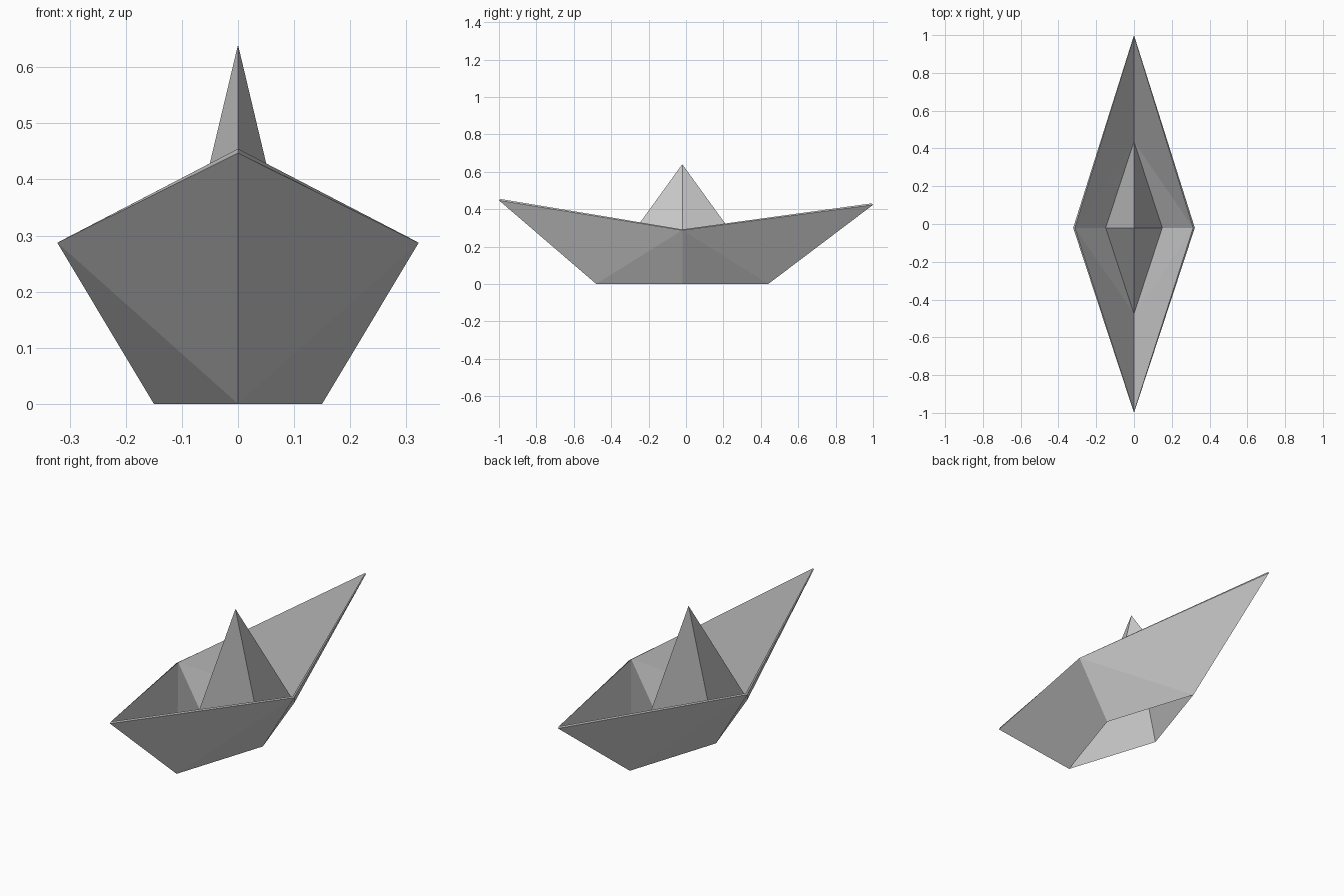
import bpy
import bmesh

cube = bpy.data.objects.get("Cube")
if cube:
    bpy.data.objects.remove(cube, do_unlink=True)

# Paper colour
paper = bpy.data.materials.new("grey_paper")
colour = (0.6, 0.6, 0.6, 1.0)
paper.use_nodes = True
paper.diffuse_color = colour
paper.node_tree.nodes["Principled BSDF"].inputs["Base Color"].default_value = colour

MID = -0.02      # lengthwise position of the widest section
KEEL = 0.46      # half length of the folded base
bm = bmesh.new()
peak = bm.verts.new((0, MID, 0.63))
rim = {s: bm.verts.new((s * 0.322, MID, 0.287)) for s in (-1, 1)}
base = {s: bm.verts.new((s * 0.15, MID, 0)) for s in (-1, 1)}
keel = {e: bm.verts.new((0, MID + e * KEEL, 0)) for e in (-1, 1)}
tip = {-1: bm.verts.new((0, -1, 0.447)), 1: bm.verts.new((0, 1, 0.423))}

# One folded sheet: each quarter has two hull panels and one sail panel
for s in (-1, 1):
    for e in (-1, 1):
        panels = [(tip[e], keel[e], rim[s]),
                  (keel[e], base[s], rim[s]),
                  (keel[e], peak, base[s])]
        for panel in panels:
            bm.faces.new(panel if s * e < 0 else panel[::-1])

mesh = bpy.data.meshes.new("paper_boat")
bm.to_mesh(mesh)
bm.free()
mesh.materials.append(paper)
boat = bpy.data.objects.new("paper_boat", mesh)
bpy.context.collection.objects.link(boat)

# Paper thickness, added towards the inside of the hull
fold = boat.modifiers.new("paper_thickness", "SOLIDIFY")
fold.thickness = 0.01
fold.offset = -1
